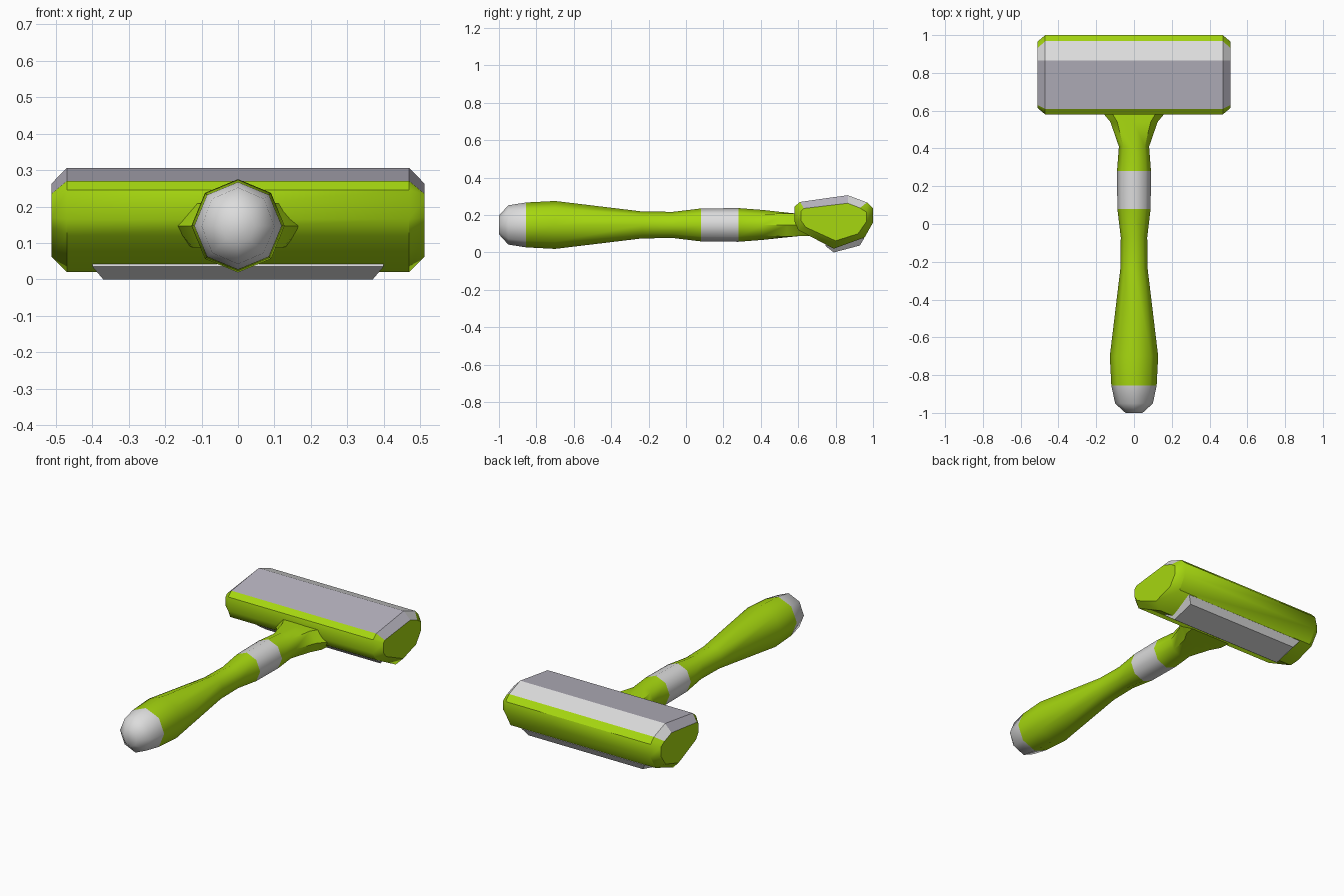
import bpy, bmesh, math

if "Cube" in bpy.data.objects:
    bpy.data.objects.remove(bpy.data.objects["Cube"])


def material(name, rgb):
    m = bpy.data.materials.new(name)
    m.diffuse_color = (*rgb, 1)
    m.use_nodes = True
    m.node_tree.nodes["Principled BSDF"].inputs["Base Color"].default_value = m.diffuse_color
    return m


MATS = [material("lime_green", (0.38, 0.68, 0.005)),
        material("light_grey", (0.72, 0.72, 0.72)),
        material("lavender_grey", (0.48, 0.46, 0.53))]
GREEN, GREY, LAVENDER = 0, 1, 2


def loft(name, rings, rule, cap_mat, angle=48):
    """Skin a list of equal rings; rule(ring, side) gives the colour."""
    bm = bmesh.new()
    vs = [[bm.verts.new(p) for p in ring] for ring in rings]
    n = len(vs[0])
    for i in range(len(vs) - 1):
        for j in range(n):
            k = (j + 1) % n
            f = bm.faces.new((vs[i][j], vs[i][k], vs[i + 1][k], vs[i + 1][j]))
            f.material_index = rule(i, j)
    for ring, mat in ((vs[0], cap_mat[0]), (vs[-1], cap_mat[1])):
        bm.faces.new(ring).material_index = mat
    bmesh.ops.recalc_face_normals(bm, faces=bm.faces)
    for f in bm.faces:
        f.smooth = True
    # sharp where the angle is large or the colour changes
    for e in bm.edges:
        a, b = e.link_faces
        e.smooth = (a.material_index == b.material_index
                    and e.calc_face_angle() < math.radians(angle))
    me = bpy.data.meshes.new(name)
    bm.to_mesh(me)
    bm.free()
    for m in MATS:
        me.materials.append(m)
    ob = bpy.data.objects.new(name, me)
    bpy.context.collection.objects.link(ob)
    return ob


# Handle: eight-sided, (y, half width, half height, height limit)
stations = [(-1.0, .045, .05, 1), (-.95, .1, .105, 1), (-.855, .12, .12, 1),
            (-.70, .128, .128, 1), (-.235, .072, .072, 1), (-.07, .07, .07, 1),
            (.08, .088, .088, 1), (.28, .09, .09, 1), (.41, .08, .08, 1),
            (.54, .125, .088, .066), (.60, .175, .088, .06),
            (.66, .185, .088, .058)]
rings = []
for y, rx, rz, lim in stations:
    ring = []
    for k in range(8):
        a = k * math.tau / 8
        dz = max(-lim, min(lim, rz * math.sin(a)))
        ring.append((rx * math.cos(a), y, .147 + dz))
    rings.append(ring)
loft("handle", rings, lambda i, j: GREY if i in (0, 1, 6) else GREEN,
     (GREY, GREEN))

# Head: profile (y, z) and the smaller profile of its chamfered ends
body = [(.61, .27), (.865, .306), (.968, .267), (1.0, .235), (1.0, .16),
        (.955, .08), (.79, .02), (.60, .12), (.58, .165), (.58, .245)]
end = [(.63, .235), (.865, .263), (.93, .238), (.965, .215), (.965, .165),
       (.92, .10), (.80, .062), (.64, .135), (.615, .17), (.615, .22)]
head = [[(x, y, z) for y, z in prof]
        for x, prof in ((-.512, end), (-.47, body), (.47, body), (.512, end))]
loft("head", head, lambda i, j: (LAVENDER, GREY)[j] if j < 2 else GREEN,
     (GREEN, GREEN), 40)


# Raised plate under the head
def plate_ring(x, front, back):
    return [(-x, *front), (x, *front), (x, *back), (-x, *back)]


loft("under_plate", [plate_ring(.40, (.75, .06), (.93, .10)),
                     plate_ring(.40, (.745, .035), (.953, .077)),
                     plate_ring(.37, (.79, 0), (.93, .037))],
     lambda i, j: GREY, (GREY, GREY), 30)
